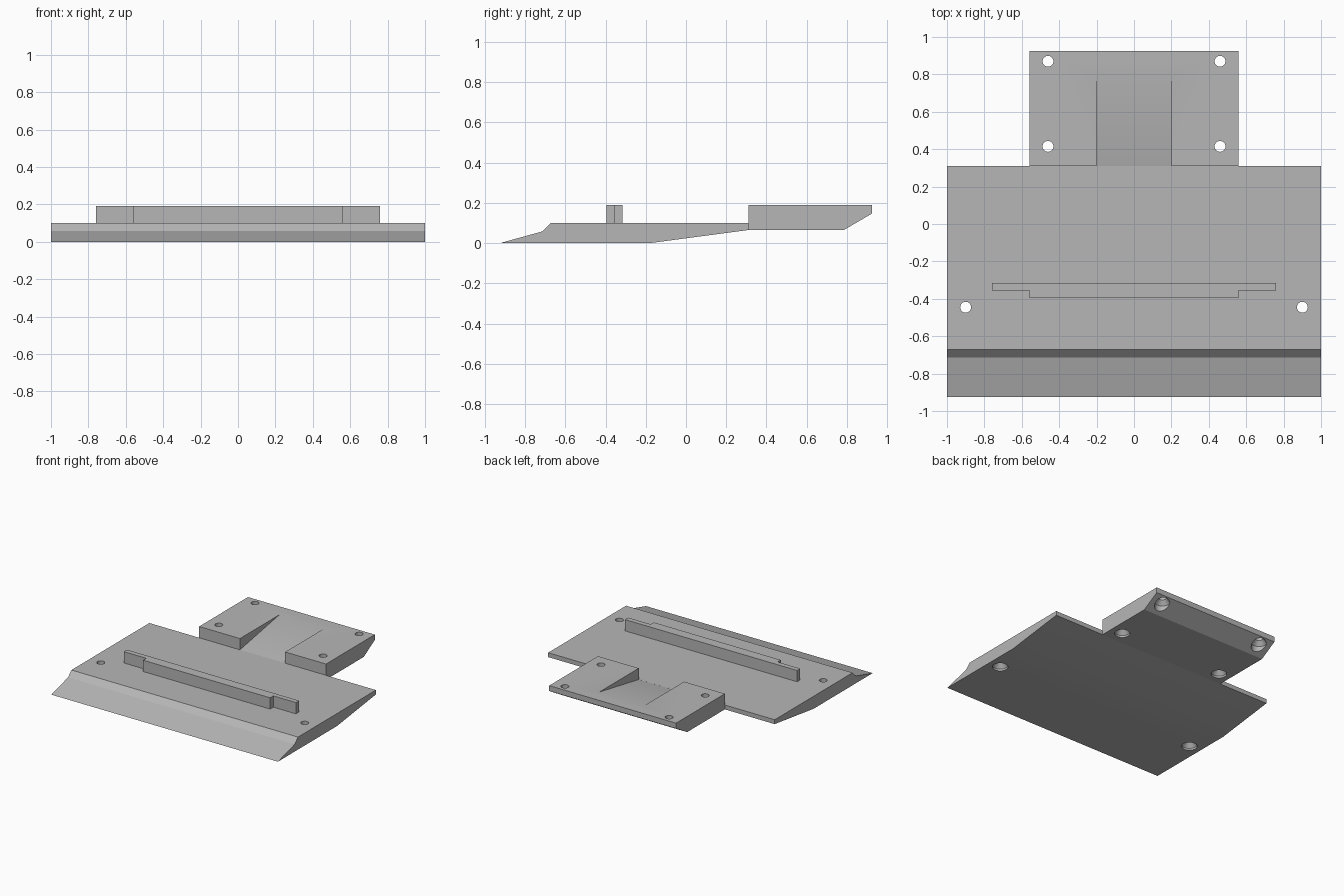
import bpy
import bmesh
import math

if "Cube" in bpy.data.objects:
    bpy.data.objects.remove(bpy.data.objects["Cube"], do_unlink=True)

# Single grey material
GREY = (0.47, 0.47, 0.47, 1.0)
grey = bpy.data.materials.new("plain grey")
grey.use_nodes = True
grey.diffuse_color = GREY
bsdf = next(n for n in grey.node_tree.nodes if n.type == "BSDF_PRINCIPLED")
bsdf.inputs["Base Color"].default_value = GREY


def prism(name, outline, low, high, place):
    """Extrude an outline between two levels; place maps (a, b, level) to xyz."""
    bm = bmesh.new()
    ends = [[bm.verts.new(place(a, b, level)) for a, b in outline] for level in (low, high)]
    bm.faces.new(ends[0])
    bm.faces.new(ends[1])
    for i in range(len(outline)):
        j = (i + 1) % len(outline)
        bm.faces.new((ends[0][i], ends[0][j], ends[1][j], ends[1][i]))
    return finish(name, bm)


def finish(name, bm):
    bmesh.ops.recalc_face_normals(bm, faces=bm.faces)
    mesh = bpy.data.meshes.new(name)
    bm.to_mesh(mesh)
    bm.free()
    mesh.materials.append(grey)
    obj = bpy.data.objects.new(name, mesh)
    bpy.context.collection.objects.link(obj)
    return obj


def side_profile(name, outline, half_width):
    return prism(name, outline, -half_width, half_width, lambda y, z, x: (x, y, z))


def screw_cutter(x, y, bottom, top):
    """Round screw hole with a wide countersunk head opening underneath."""
    wide, narrow, steps = 0.057, 0.029, 32
    rings = [(wide, -0.1), (wide, bottom + 0.015), (narrow, bottom + 0.05), (narrow, top + 0.1)]
    bm = bmesh.new()
    loops = []
    for radius, z in rings:
        angles = [2 * math.pi * i / steps for i in range(steps)]
        loops.append([bm.verts.new((x + radius * math.cos(a), y + radius * math.sin(a), z))
                      for a in angles])
    for lower, upper in zip(loops, loops[1:]):
        for i in range(steps):
            j = (i + 1) % steps
            bm.faces.new((lower[i], lower[j], upper[j], upper[i]))
    bm.faces.new(loops[0])
    bm.faces.new(loops[-1])
    return finish("screw_cutter", bm)


def cut(obj, cutter):
    mod = obj.modifiers.new("cut", "BOOLEAN")
    mod.operation = "DIFFERENCE"
    mod.solver = "EXACT"
    mod.object = cutter
    cutter.hide_render = True
    bpy.context.view_layer.objects.active = obj
    bpy.ops.object.modifier_apply(modifier=mod.name)
    bpy.data.objects.remove(cutter, do_unlink=True)


# Wide base plate with a bevelled front lip and a rising underside
base_plate = side_profile("base_plate", [
    (-0.925, 0), (-0.715, 0.058), (-0.672, 0.1), (0.31, 0.1), (0.31, 0.065), (-0.18, 0)], 1.0)
for side in (-1, 1):
    cut(base_plate, screw_cutter(side * 0.9, -0.445, 0, 0.1))

# Rear mounting block with a chamfered lower back edge
rear_block = side_profile("rear_block", [
    (0.31, 0.065), (0.785, 0.065), (0.925, 0.147), (0.925, 0.19), (0.31, 0.19)], 0.56)

# Ramp channel running up through the block
cut(rear_block, side_profile("ramp_cutter", [
    (0.256, 0.09), (0.81, 0.19), (0.81, 0.3), (0.256, 0.3)], 0.2))
for side in (-1, 1):
    cut(rear_block, screw_cutter(side * 0.46, 0.415, 0.065, 0.19))
    cut(rear_block, screw_cutter(side * 0.46, 0.87, 0.113, 0.19))

# Raised rail, thicker in the middle than at its ends
half = [(0.56, -0.395), (0.56, -0.355), (0.76, -0.355), (0.76, -0.315)]
rail_outline = half + [(-x, y) for x, y in reversed(half)]
prism("raised_rail", rail_outline, 0.1, 0.19, lambda x, y, z: (x, y, z))

# Smooth hole walls while keeping hard edges
bpy.ops.object.select_all(action="DESELECT")
for obj in (base_plate, rear_block):
    obj.select_set(True)
bpy.context.view_layer.objects.active = base_plate
bpy.ops.object.shade_smooth_by_angle(angle=math.radians(20))
